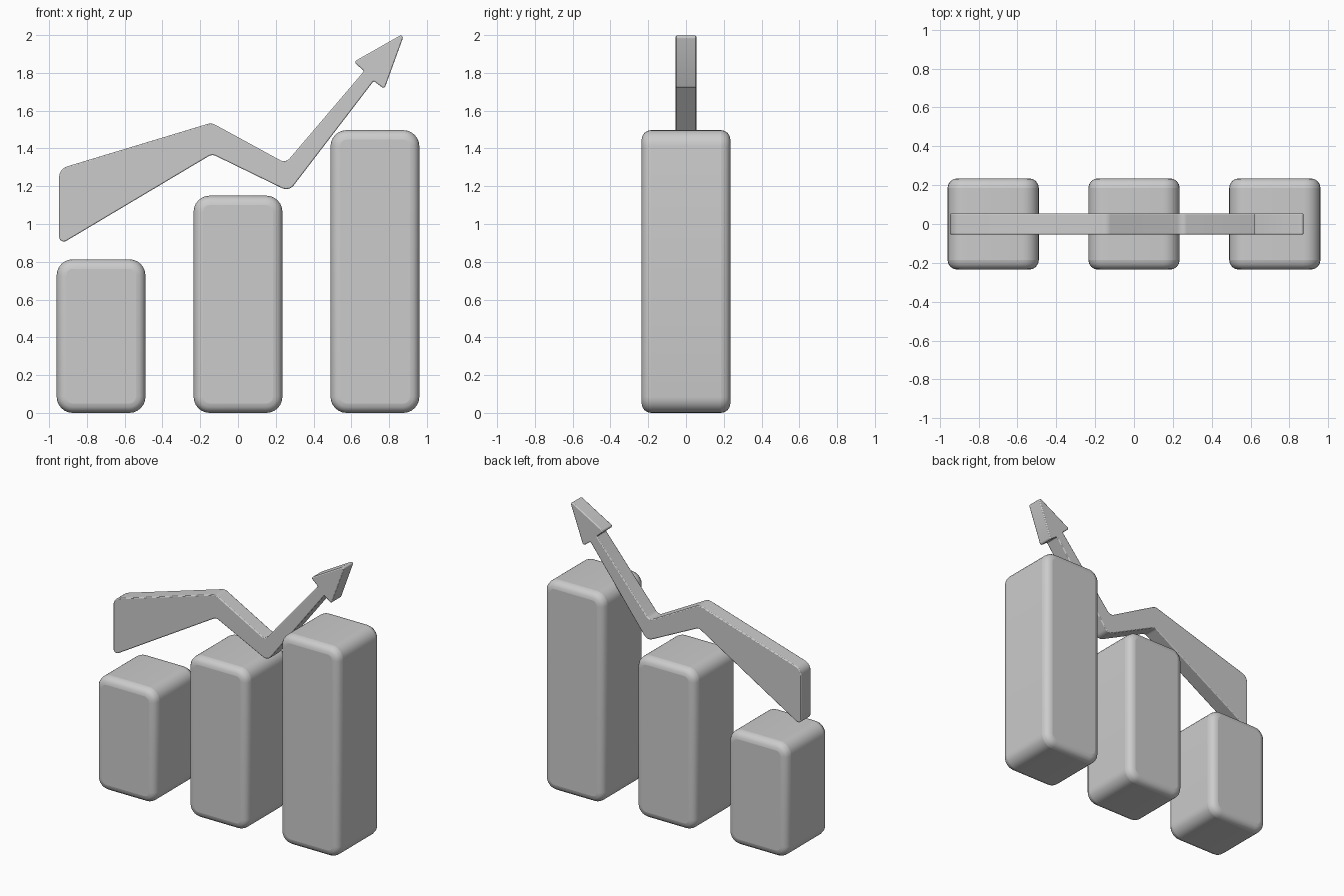
import bpy, bmesh, math
from mathutils import Vector

if "Cube" in bpy.data.objects:
    bpy.data.objects.remove(bpy.data.objects["Cube"])


def fillet(points, steps=6):
    """Round each (x, z, radius) corner of a closed outline."""
    out = []
    n = len(points)
    for i, (x, z, r) in enumerate(points):
        p = Vector((x, z))
        a = (Vector(points[i - 1][:2]) - p).normalized()
        b = (Vector(points[(i + 1) % n][:2]) - p).normalized()
        half = a.angle(b) / 2
        centre = p + (a + b).normalized() * (r / math.sin(half))
        start = p + a * (r / math.tan(half)) - centre
        end = p + b * (r / math.tan(half)) - centre
        sweep = math.pi - 2 * half
        for k in range(steps + 1):
            t = k / steps
            arc = (start * math.sin((1 - t) * sweep) + end * math.sin(t * sweep)) / math.sin(sweep)
            out.append(centre + arc)
    return out


def slab(name, points, depth, rim, segments):
    """Extrude a rounded front outline along y and soften its front and back rims."""
    bm = bmesh.new()
    face = bm.faces.new([bm.verts.new((p.x, -depth / 2, p.y)) for p in fillet(points)])
    ext = bmesh.ops.extrude_face_region(bm, geom=[face])
    moved = [g for g in ext["geom"] if isinstance(g, bmesh.types.BMVert)]
    bmesh.ops.translate(bm, verts=moved, vec=(0, depth, 0))
    bmesh.ops.recalc_face_normals(bm, faces=bm.faces)
    mesh = bpy.data.meshes.new(name)
    bm.to_mesh(mesh)
    bm.free()
    obj = bpy.data.objects.new(name, mesh)
    bpy.context.collection.objects.link(obj)
    bevel = obj.modifiers.new("rim", "BEVEL")
    bevel.width = rim
    bevel.segments = segments
    bevel.limit_method = "ANGLE"
    bevel.angle_limit = math.radians(45)
    bevel.use_clamp_overlap = False
    bpy.ops.object.select_all(action="DESELECT")
    obj.select_set(True)
    bpy.context.view_layer.objects.active = obj
    bpy.ops.object.shade_smooth_by_angle(angle=math.radians(35))
    return obj


# Three rising chart bars
W, R = 0.235, 0.085
for name, x, h in (("short_bar", -0.725, 0.813), ("middle_bar", 0, 1.15), ("tall_bar", 0.725, 1.497)):
    slab(name, [(x - W, 0, R), (x + W, 0, R), (x + W, h, R), (x - W, h, R)], 2 * W, 0.05, 4)

# Bent trend arrow: lower edge, head, then upper edge
arrow = [
    (-0.947, 0.888, 0.025), (-0.137, 1.37, 0.04), (0.27, 1.172, 0.05),
    (0.718, 1.757, 0.008), (0.775, 1.715, 0.012), (0.883, 2.012, 0.012),
    (0.612, 1.858, 0.012), (0.668, 1.81, 0.008),
    (0.252, 1.322, 0.04), (-0.14, 1.536, 0.05), (-0.947, 1.292, 0.06),
]
slab("trend_arrow", arrow, 0.11, 0.006, 2)
